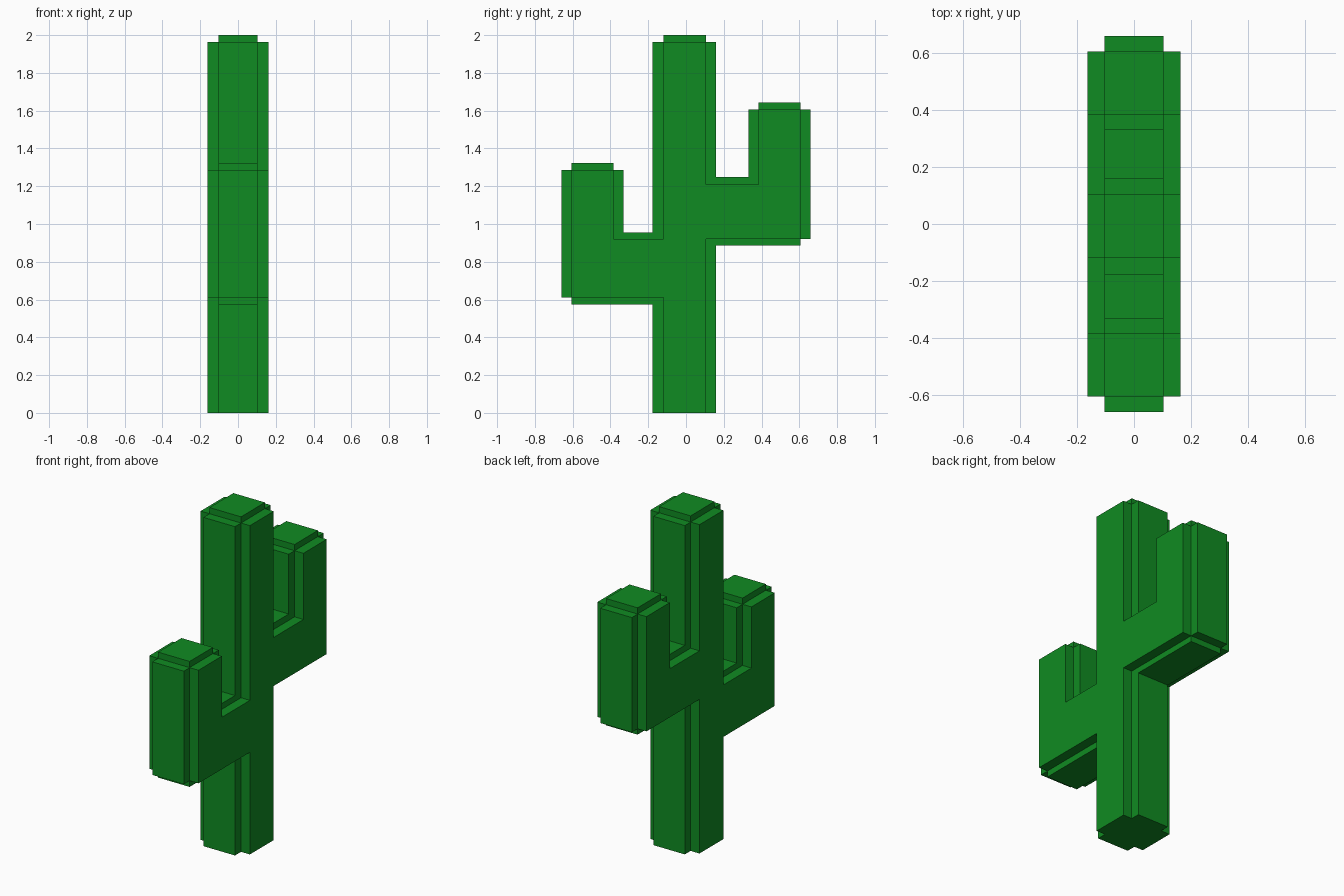
import bpy
import bmesh

if "Cube" in bpy.data.objects:
    bpy.data.objects.remove(bpy.data.objects["Cube"])

mat = bpy.data.materials.new("cactus_green")
mat.diffuse_color = (0.005, 0.26, 0.016, 1)
mat.use_nodes = True
mat.node_tree.nodes["Principled BSDF"].inputs["Base Color"].default_value = mat.diffuse_color


def slab(name, profile, half_width):
    """Extrude a (y, z) outline symmetrically along x."""
    bm = bmesh.new()
    face = bm.faces.new([bm.verts.new((-half_width, y, z)) for y, z in profile])
    ext = bmesh.ops.extrude_face_region(bm, geom=[face])
    for v in ext["geom"]:
        if isinstance(v, bmesh.types.BMVert):
            v.co.x = half_width
    bmesh.ops.recalc_face_normals(bm, faces=bm.faces)
    mesh = bpy.data.meshes.new(name)
    bm.to_mesh(mesh)
    bm.free()
    mesh.materials.append(mat)
    obj = bpy.data.objects.new(name, mesh)
    bpy.context.collection.objects.link(obj)
    return obj


# Wide core: trunk with a low front arm and a high back arm
core = [(-.12, 0), (.105, 0), (.105, .92), (.605, .92), (.605, 1.605),
        (.385, 1.605), (.385, 1.21), (.105, 1.21), (.105, 1.963),
        (-.12, 1.963), (-.12, .92), (-.385, .92), (-.385, 1.285),
        (-.605, 1.285), (-.605, .61), (-.12, .61)]

# Narrow ribs: same outline pushed outward, with stepped outer corners
ribs = [(-.177, 0), (.16, 0), (.16, .885), (.605, .885), (.605, .92),
        (.66, .92), (.66, 1.605), (.605, 1.605), (.605, 1.642),
        (.385, 1.642), (.385, 1.605), (.33, 1.605), (.33, 1.248),
        (.16, 1.248), (.16, 1.963), (.105, 1.963), (.105, 2), (-.12, 2),
        (-.12, 1.963), (-.177, 1.963), (-.177, .955), (-.33, .955),
        (-.33, 1.285), (-.385, 1.285), (-.385, 1.322), (-.605, 1.322),
        (-.605, 1.285), (-.66, 1.285), (-.66, .61), (-.605, .61),
        (-.605, .573), (-.177, .573)]

cactus = slab("cactus", core, 0.1625)
rib_slab = slab("cactus_ribs", ribs, 0.104)

# Merge both slabs into one closed body
mod = cactus.modifiers.new("union", "BOOLEAN")
mod.operation = "UNION"
mod.solver = "EXACT"
mod.object = rib_slab
bpy.context.view_layer.objects.active = cactus
bpy.ops.object.modifier_apply(modifier=mod.name)
bpy.data.objects.remove(rib_slab)
